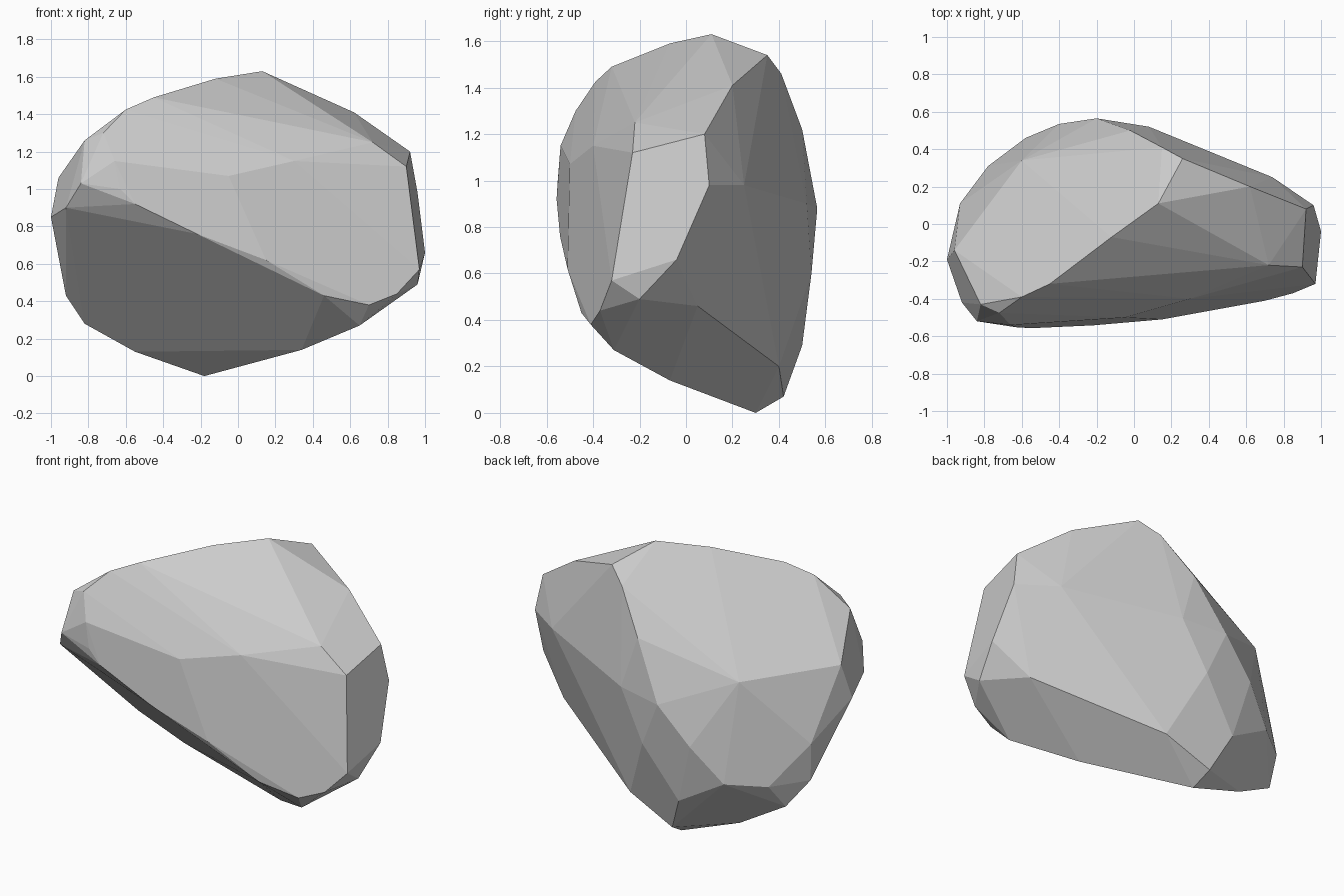
import bpy, bmesh, math

# Corner points of the boulder, grouped by the ridge they belong to
top_ridge = [(-.82, -.43, 1.26), (-.60, -.39, 1.425), (-.45, -.32, 1.49), (-.12, -.07, 1.59),
             (.13, .11, 1.63), (.26, .35, 1.54), (.15, .41, 1.46), (.62, .20, 1.41), (.92, .08, 1.20)]
front_edge = [(-.84, -.52, 1.03), (-.63, -.552, 1.0), (-.55, -.557, .92), (-.22, -.542, .76),
              (.15, -.51, .62), (.46, -.45, .43), (.70, -.41, .38), (.85, -.37, .44)]
front_facets = [(-.66, -.54, 1.15), (-.72, -.475, 1.30), (-.05, -.50, 1.07), (.30, -.40, 1.15),
                (.72, -.22, 1.25)]
right_end = [(.90, -.23, 1.12), (.97, -.32, .57), (1.0, -.04, .66),
             (.96, .10, .98), (.96, -.20, .49), (.80, .05, .46), (.74, .25, .98)]
bottom = [(-.18, .30, 0), (.34, -.07, .14), (.65, -.31, .27),
          (.10, .40, .20), (-.20, .42, .07), (-.55, .26, .13)]
back = [(-.02, .50, 1.22), (.08, .52, .90), (-.20, .565, .88), (-.08, .54, .60), (-.30, .50, .29),
        (-.40, .535, .66), (-.58, .46, .45), (-.60, .34, 1.04)]
left_end = [(-.82, .20, .28), (-.92, .10, .43), (-.78, .31, .43), (-.93, .11, .66),
            (-1.0, -.19, .85), (-.96, -.14, 1.06), (-.92, -.42, .90)]

# Wrap the points in a convex skin and merge nearly flat triangles into facets
bm = bmesh.new()
for p in top_ridge + front_edge + front_facets + right_end + bottom + back + left_end:
    bm.verts.new(p)
bmesh.ops.convex_hull(bm, input=bm.verts[:])
loose = [v for v in bm.verts if not v.link_faces]
bmesh.ops.delete(bm, geom=loose, context='VERTS')
bmesh.ops.dissolve_limit(bm, angle_limit=math.radians(3), verts=bm.verts[:], edges=bm.edges[:])
bmesh.ops.recalc_face_normals(bm, faces=bm.faces[:])

mesh = bpy.data.meshes.new("boulder")
bm.to_mesh(mesh)
bm.free()
boulder = bpy.data.objects.new("boulder", mesh)
bpy.context.collection.objects.link(boulder)
